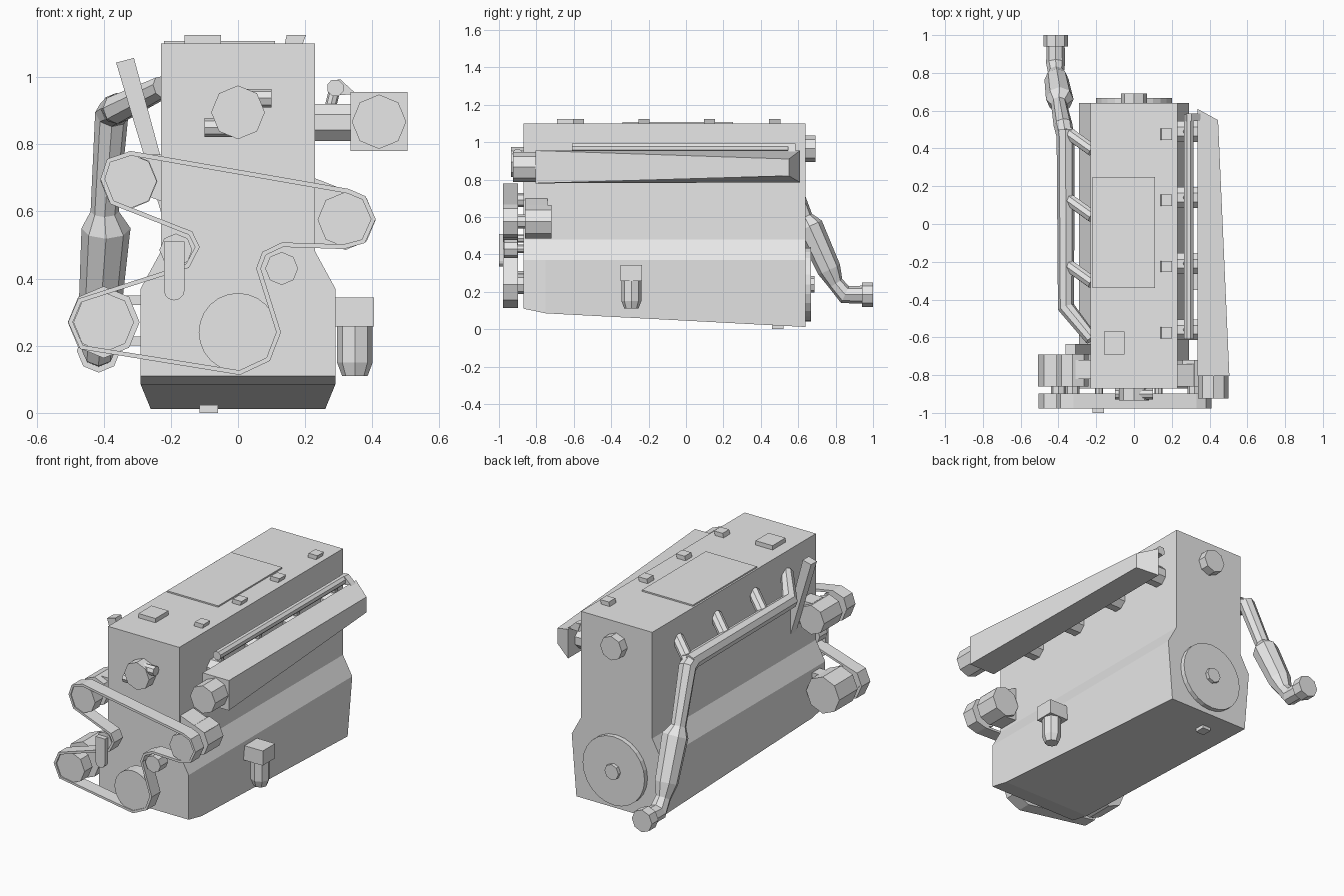
import bpy, bmesh, math
from mathutils import Vector

cube = bpy.data.objects.get("Cube")
if cube:
    bpy.data.objects.remove(cube)

metal = bpy.data.materials.new("light_grey_metal")
GREY = (0.8, 0.8, 0.8, 1)
metal.use_nodes = True
metal.diffuse_color = GREY
metal.node_tree.nodes["Principled BSDF"].inputs["Base Color"].default_value = GREY


def make(name, verts, faces):
    mesh = bpy.data.meshes.new(name)
    mesh.from_pydata(verts, [], faces)
    bm = bmesh.new()
    bm.from_mesh(mesh)
    bmesh.ops.recalc_face_normals(bm, faces=bm.faces)
    bm.to_mesh(mesh)
    bm.free()
    mesh.materials.append(metal)
    obj = bpy.data.objects.new(name, mesh)
    bpy.context.collection.objects.link(obj)
    return obj


def loft(name, rings):
    """Skin matching rings of points and cap both ends."""
    n = len(rings[0])
    faces = [[k * n + i, k * n + (i + 1) % n, (k + 1) * n + (i + 1) % n, (k + 1) * n + i]
             for k in range(len(rings) - 1) for i in range(n)]
    faces += [list(range(n)), [(len(rings) - 1) * n + i for i in range(n)]]
    return make(name, [p for ring in rings for p in ring], faces)


def box(name, x0, x1, y0, y1, z0, z1):
    return loft(name, [[(x0, y0, z), (x1, y0, z), (x1, y1, z), (x0, y1, z)] for z in (z0, z1)])


def prism(name, outline, y0, y1):
    """Extrude an x-z outline along y."""
    return loft(name, [[(x, y, z) for x, z in outline] for y in (y0, y1)])


def tube(name, path, radii, sides=8, phase=0.0):
    """Round-section pipe along a path with one radius per point."""
    pts = [Vector(p) for p in path]
    rings = []
    for i, p in enumerate(pts):
        before = (p - pts[i - 1]).normalized() if i else Vector()
        after = (pts[i + 1] - p).normalized() if i + 1 < len(pts) else Vector()
        along = (before + after).normalized()
        u = Vector((1, 0, 0)) if abs(along.x) < 0.8 else Vector((0, 1, 0))
        u = (u - along * u.dot(along)).normalized()
        v = along.cross(u)
        angles = [phase + math.tau * s / sides for s in range(sides)]
        rings.append([p + radii[i] * (u * math.cos(a) + v * math.sin(a)) for a in angles])
    return loft(name, rings)


def disc(name, x, z, r, y0, y1, sides=8):
    return tube(name, [(x, y0, z), (x, y1, z)], [r, r], sides)


# Engine block with flared crankcase and sloping sump
def section(y, low, bottom):
    half = [(0.23, 1.10), (0.23, 0.48), (0.29, 0.37), (low, bottom)]
    return [(x, y, z) for x, z in half] + [(-x, y, z) for x, z in reversed(half)]


loft("engine_block", [section(-0.87, 0.29, 0.11), section(-0.75, 0.29, 0.085),
                      section(0.64, 0.26, 0.012)])
box("drain_plug", -0.115, -0.06, 0.46, 0.52, 0.0, 0.04)

# Top cover details
box("cover_plate", -0.22, 0.11, -0.34, 0.25, 1.095, 1.108)
box("filler_cap", -0.16, -0.05, -0.69, -0.57, 1.09, 1.125)
for i in range(4):
    y = -0.575 + 0.35 * i
    loft(f"coil_{i + 1}", [[(x0, y - 0.03, z), (x1, y - 0.03, z), (x1, y + 0.03, z), (x0, y + 0.03, z)]
                           for x0, x1, z in ((0.137, 0.19, 1.09), (0.145, 0.202, 1.125))])

# Coolant housing on the front
disc("coolant_housing", 0, 0.895, 0.08, -0.935, -0.86)
tube("coolant_outlet", [(0, -0.9, 0.937), (0.1, -0.9, 0.937)], [0.028] * 2)
tube("coolant_inlet", [(-0.1, -0.9, 0.85), (0, -0.9, 0.85)], [0.028] * 2)

# Flywheel and plug on the back
disc("flywheel", 0, 0.24, 0.2, 0.63, 0.668, 24)
disc("flywheel_hub", 0, 0.24, 0.045, 0.64, 0.688)
disc("rear_plug", 0, 0.965, 0.07, 0.63, 0.692)

# Pulleys and their shafts
for name, x, z, r, sides in (("crank", 0, 0.24, 0.117, 24), ("alternator", -0.4, 0.27, 0.09, 8),
                             ("pump", -0.325, 0.69, 0.083, 8), ("steering", 0.32, 0.575, 0.083, 8),
                             ("idler", 0.13, 0.43, 0.049, 8), ("tensioner", -0.185, 0.485, 0.049, 8)):
    disc(name + "_pulley", x, z, r, -0.972, -0.9, sides)
    disc(name + "_shaft", x, z, r * 0.45, -0.91, -0.84)

# Drive belt, a closed strip with thickness inward
route = [(-.32, .78), (.33, .667), (.38, .645), (.41, .577), (.378, .506), (.315, .488),
         (.134, .494), (.083, .47), (.068, .43), (.128, .24), (.095, .155), (.006, .113),
         (-.47, .19), (-.506, .27), (-.476, .34), (-.155, .443), (-.128, .494), (-.146, .53),
         (-.38, .622), (-.41, .696), (-.39, .756)]
n = len(route)
mesh = bpy.data.meshes.new("drive_belt")
mesh.from_pydata([(x, y, z) for y in (-0.978, -0.898) for x, z in route], [],
                 [(i, (i + 1) % n, n + (i + 1) % n, n + i) for i in range(n)])
mesh.materials.append(metal)
belt = bpy.data.objects.new("drive_belt", mesh)
bpy.context.collection.objects.link(belt)
thick = belt.modifiers.new("thickness", 'SOLIDIFY')
thick.thickness = 0.014
thick.offset = -1

# Tensioner arm with rounded lower end
lower = [(-0.19 + 0.031 * math.cos(a), 0.366 + 0.031 * math.sin(a))
         for a in (math.pi + math.pi * k / 6 for k in range(7))]
prism("tensioner_arm", lower + [(-0.159, 0.51), (-0.221, 0.51)], -1.0, -0.97)

# Accessory bodies and brackets
disc("alternator_body", -0.4, 0.27, 0.107, -0.86, -0.69)
box("alternator_upper_bracket", -0.39, -0.27, -0.82, -0.75, 0.322, 0.35)
box("alternator_lower_bracket", -0.36, -0.27, -0.82, -0.75, 0.2, 0.228)
disc("pump_body", -0.325, 0.69, 0.085, -0.86, -0.69)
prism("pump_bracket", [(-0.31, 0.77), (-0.2, 0.77), (-0.2, 0.62), (-0.31, 0.66)], -0.82, -0.72)
disc("steering_pump_body", 0.32, 0.575, 0.09, -0.86, -0.72)
prism("steering_pump_bracket", [(0.2, 0.71), (0.385, 0.638), (0.32, 0.49), (0.2, 0.5)], -0.86, -0.74)
prism("support_bar", [(-0.363, 1.043), (-0.31, 1.057), (-0.2, 0.65), (-0.23, 0.6)], -0.69, -0.635)

# Exhaust manifold
tube("exhaust_collector", [(-0.225, -0.61, 0.97), (-0.36, -0.44, 0.905), (-0.362, 0.5, 0.905)],
     [0.035, 0.045, 0.048])
for i, y in enumerate((-0.31, 0.04, 0.39)):
    tube(f"exhaust_runner_{i + 1}", [(-0.22, y, 0.97), (-0.36, y + 0.1, 0.91)], [0.034] * 2)

# Downpipe with catalyst bulge and tail flange
tube("downpipe", [(-0.362, 0.46, 0.905), (-0.376, 0.525, 0.89), (-0.397, 0.635, 0.6),
                  (-0.393, 0.66, 0.55), (-0.41, 0.765, 0.32), (-0.413, 0.80, 0.245),
                  (-0.415, 0.85, 0.185), (-0.415, 0.95, 0.185)],
     [0.046, 0.05, 0.042, 0.073, 0.064, 0.042, 0.05, 0.048])
disc("tail_flange", -0.415, 0.185, 0.065, 0.94, 1.0)

# Intake plenum, throttle and runners
loft("intake_plenum", [[(0.335, -0.805, 0.78), (0.505, -0.805, 0.78),
                        (0.505, -0.805, 0.955), (0.335, -0.805, 0.955)],
                       [(0.335, 0.61, 0.785), (0.445, 0.55, 0.82),
                        (0.445, 0.55, 0.91), (0.335, 0.61, 0.955)]])
disc("throttle_body", 0.42, 0.867, 0.081, -0.925, -0.79)
for i in range(4):
    y = -0.56 + 0.35 * i
    tube(f"intake_runner_{i + 1}", [(0.2, y, 0.865), (0.36, y, 0.865)], [0.06] * 2, 8, math.pi / 8)
    tube(f"injector_{i + 1}", [(0.29, y, 0.97), (0.27, y, 0.89)], [0.017] * 2)

# Fuel rail
tube("fuel_rail", [(0.29, -0.61, 0.968), (0.29, 0.58, 0.968)], [0.026] * 2, 8, math.pi / 8)
prism("rail_end_bracket", [(0.275, 0.99), (0.305, 0.993), (0.352, 0.95), (0.29, 0.945)], 0.545, 0.585)

# Oil filter and its mount
box("oil_filter_mount", 0.27, 0.405, -0.35, -0.235, 0.258, 0.343)
tube("oil_filter", [(0.348, -0.292, 0.27), (0.348, -0.292, 0.15), (0.348, -0.292, 0.11)],
     [0.053, 0.053, 0.038])
